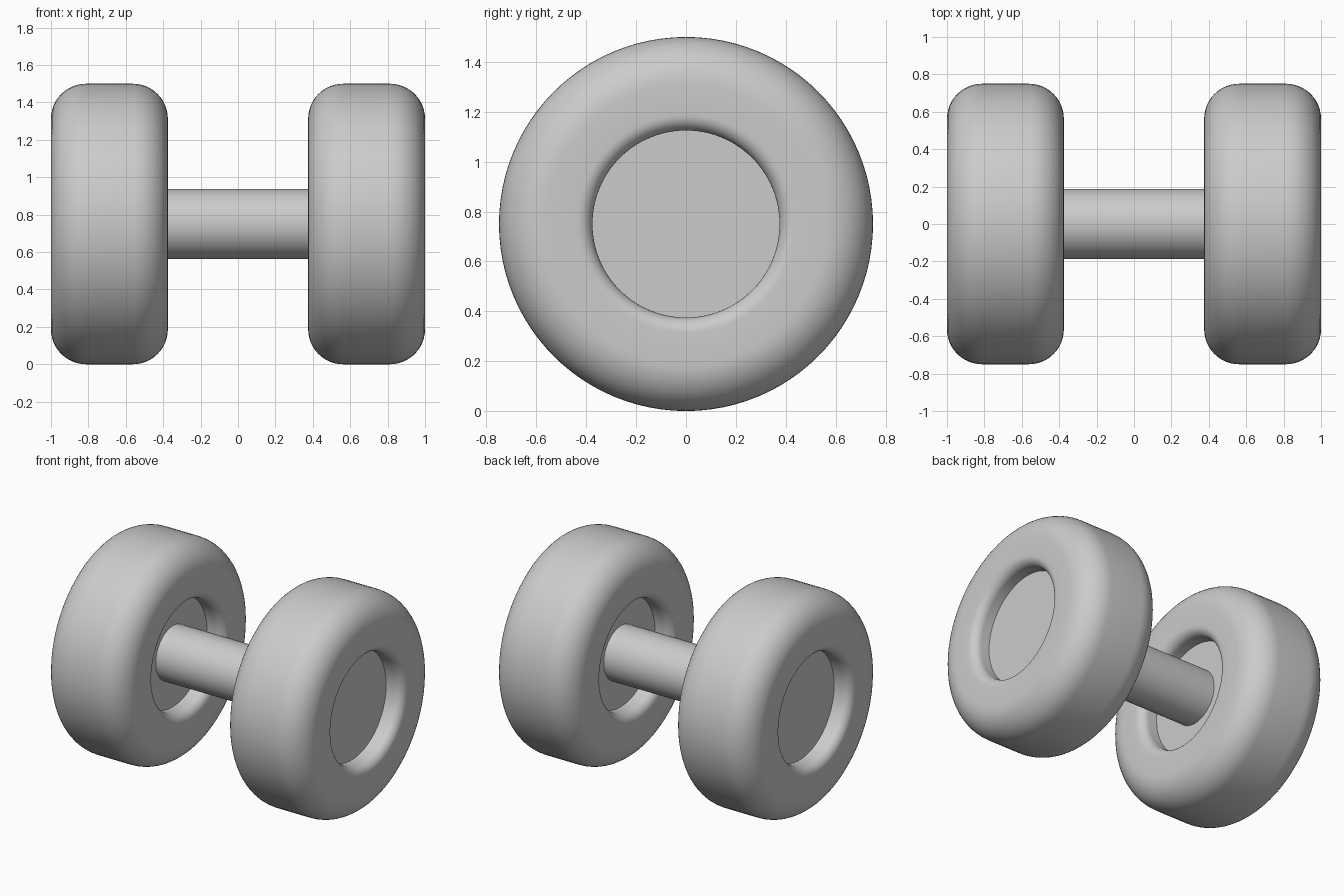
import bpy
from math import sin, cos, pi, radians

if "Cube" in bpy.data.objects:
    bpy.data.objects.remove(bpy.data.objects["Cube"])

AXIS_Z = 0.75
SEGMENTS = 96


def finish(obj):
    bpy.ops.object.select_all(action='DESELECT')
    obj.select_set(True)
    bpy.context.view_layer.objects.active = obj
    bpy.ops.object.shade_smooth_by_angle(angle=radians(35))


def cylinder_x(name, radius, x0, x1):
    bpy.ops.mesh.primitive_cylinder_add(
        vertices=SEGMENTS, radius=radius, depth=x1 - x0,
        location=((x0 + x1) / 2, 0, AXIS_Z), rotation=(0, pi / 2, 0))
    obj = bpy.context.object
    obj.name = name
    finish(obj)


def arc(cx, cr, radius, start, steps):
    # Quarter circle, counter-clockwise in the (x, radius) plane
    return [(cx + radius * cos(start + i / steps * pi / 2),
             cr + radius * sin(start + i / steps * pi / 2)) for i in range(steps + 1)]


def tire(name, cx):
    # Rounded rectangle section, large fillets outside and small ones at the hole
    half, outer, inner, big, small = 0.3125, 0.75, 0.375, 0.1875, 0.0625
    section = (arc(half - big, outer - big, big, 0, 12)
               + arc(-half + big, outer - big, big, pi / 2, 12)
               + arc(-half + small, inner + small, small, pi, 8)
               + arc(half - small, inner + small, small, 1.5 * pi, 8))
    n = len(section)
    verts, faces = [], []
    for s in range(SEGMENTS):
        a = 2 * pi * s / SEGMENTS
        verts += [(x, r * cos(a), r * sin(a)) for x, r in section]
        t = (s + 1) % SEGMENTS
        for i in range(n):
            j = (i + 1) % n
            faces.append((s * n + i, s * n + j, t * n + j, t * n + i))
    mesh = bpy.data.meshes.new(name)
    mesh.from_pydata(verts, [], [f[::-1] for f in faces])
    obj = bpy.data.objects.new(name, mesh)
    obj.location = (cx, 0, AXIS_Z)
    bpy.context.collection.objects.link(obj)
    finish(obj)
    # Make normals point outward
    bpy.ops.object.mode_set(mode='EDIT')
    bpy.ops.mesh.select_all(action='SELECT')
    bpy.ops.mesh.normals_make_consistent(inside=False)
    bpy.ops.object.mode_set(mode='OBJECT')


# Wheels: tire plus recessed hub disc
for side, sign in (("left", -1), ("right", 1)):
    cx = sign * 0.6875
    tire(side + "_tire", cx)
    cylinder_x(side + "_hub", 0.375, cx - 0.1875, cx + 0.1875)

# Axle joining the hubs
cylinder_x("axle", 0.1875, -0.52, 0.52)
